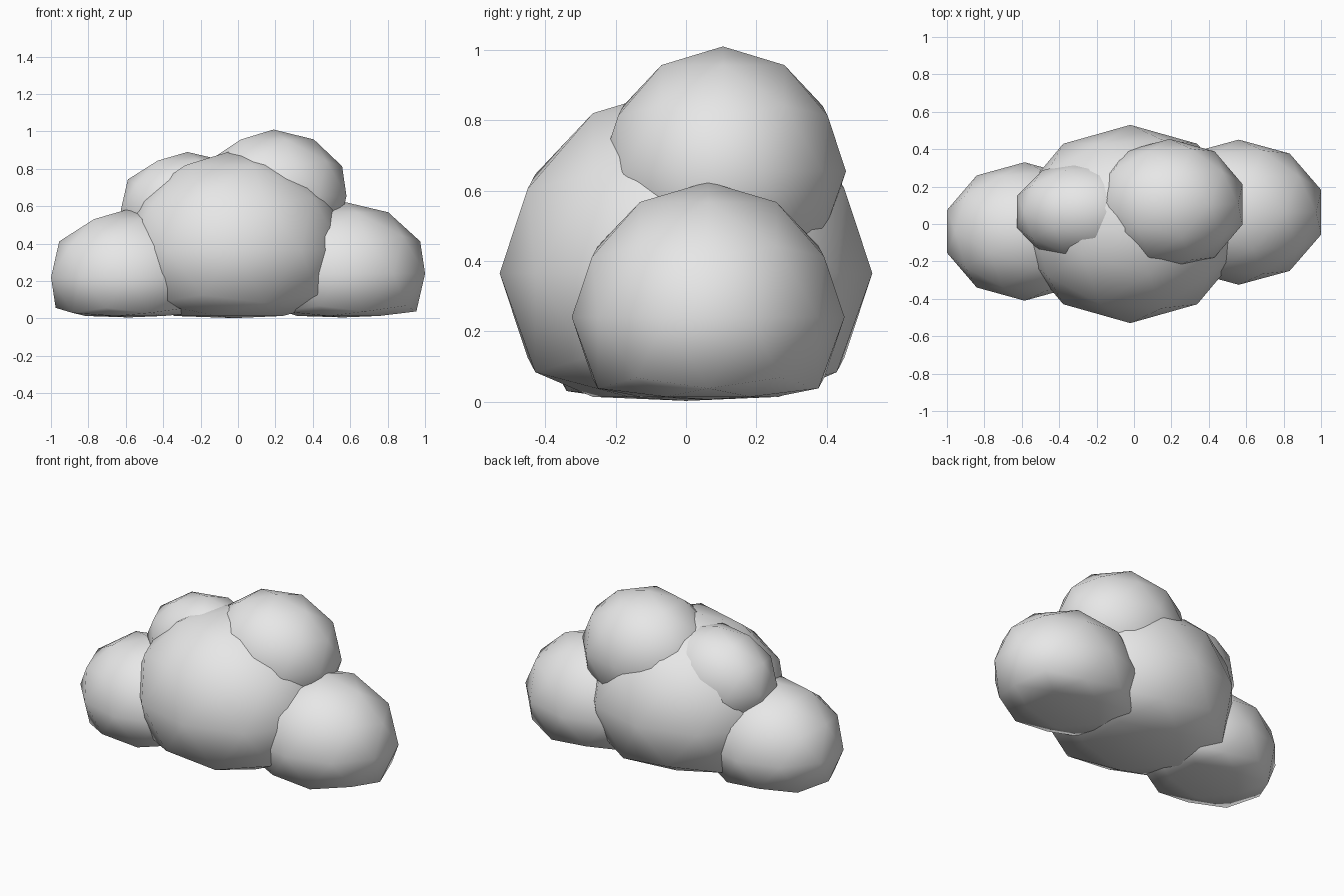
import bpy

cube = bpy.data.objects.get("Cube")
if cube:
    bpy.data.objects.remove(cube, do_unlink=True)

# Single cloud colour
mat = bpy.data.materials.new("cloud_white")
mat.use_nodes = True
colour = (0.8, 0.8, 0.8, 1.0)
mat.diffuse_color = colour
mat.node_tree.nodes["Principled BSDF"].inputs["Base Color"].default_value = colour

FLOOR = 0.03      # height below which a puff is flattened
SQUASH = 0.14     # how much of its depth remains


def puff(name, centre, radii):
    """Smooth low-poly ellipsoid with its underside pressed nearly flat."""
    bpy.ops.mesh.primitive_ico_sphere_add(subdivisions=2, radius=1, location=(0, 0, 0))
    ob = bpy.context.object
    ob.name = ob.data.name = name
    for v in ob.data.vertices:
        v.co = [c + r * p for c, r, p in zip(centre, radii, v.co)]
        if v.co.z < FLOOR:
            v.co.z = FLOOR + (v.co.z - FLOOR) * SQUASH
    # Put the origin at the puff's centre
    for v in ob.data.vertices:
        v.co = [p - c for p, c in zip(v.co, centre)]
    ob.location = centre
    ob.data.materials.append(mat)
    bpy.ops.object.shade_smooth()
    return ob


# Large middle, two low sides, two upper puffs
puff("main_puff", (-0.02, 0, 0.365), (0.61, 0.53, 0.535))
puff("left_side_puff", (0.56, 0.063, 0.24), (0.463, 0.388, 0.385))
puff("right_side_puff", (-0.585, -0.04, 0.22), (0.436, 0.37, 0.365))
puff("left_top_puff", (0.19, 0.105, 0.655), (0.41, 0.35, 0.355))
puff("right_top_puff", (-0.27, 0.065, 0.58), (0.375, 0.275, 0.31))
